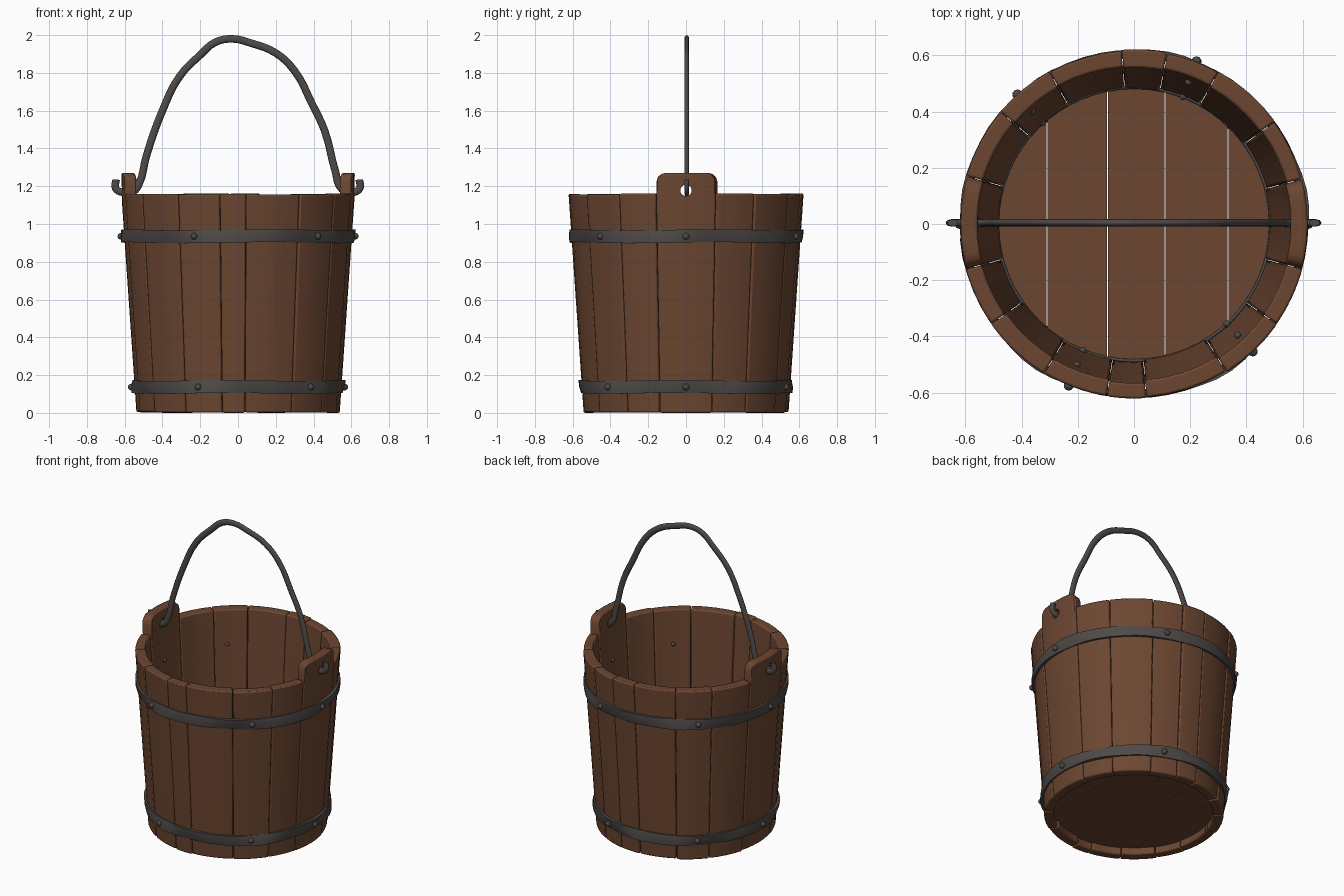
import bpy, bmesh, math, random
from mathutils import Vector

random.seed(4)
if "Cube" in bpy.data.objects:
    bpy.data.objects.remove(bpy.data.objects["Cube"])


def material(name, rgb):
    m = bpy.data.materials.new(name)
    m.use_nodes = True
    m.diffuse_color = (*rgb, 1)
    bsdf = m.node_tree.nodes["Principled BSDF"]
    bsdf.inputs["Base Color"].default_value = (*rgb, 1)
    bsdf.inputs["Roughness"].default_value = 0.7
    return m


WOOD = material("brown_wood", (0.15, 0.062, 0.031))
IRON = material("dark_iron", (0.075, 0.068, 0.064))
WALL, RIM = 0.06, 1.16


def finish(name, bm, mat, bevel=0):
    bmesh.ops.recalc_face_normals(bm, faces=bm.faces)
    me = bpy.data.meshes.new(name)
    bm.to_mesh(me)
    bm.free()
    me.polygons.foreach_set("use_smooth", [True] * len(me.polygons))
    me.set_sharp_from_angle(angle=math.radians(35))
    me.materials.append(mat)
    ob = bpy.data.objects.new(name, me)
    bpy.context.collection.objects.link(ob)
    if bevel:
        mod = ob.modifiers.new("worn_edges", "BEVEL")
        mod.width, mod.segments = bevel, 2
        mod.limit_method, mod.angle_limit = "ANGLE", math.radians(40)
    return ob


def outer_radius(z):
    return 0.54 + 0.08 * min(z / RIM, 1.0)


def polar(a, r, z):
    return Vector((r * math.cos(a), r * math.sin(a), z))


def loft(bm, rings, closed=False):
    """Skin a row of equal vertex rings."""
    rows = [[bm.verts.new(p) for p in ring] for ring in rings]
    pairs = list(zip(rows, rows[1:])) + ([(rows[-1], rows[0])] if closed else [])
    for a, b in pairs:
        for i in range(len(a)):
            j = (i + 1) % len(a)
            bm.faces.new((a[i], a[j], b[j], b[i]))
    if not closed:
        bm.faces.new(rows[0])
        bm.faces.new(rows[-1])


def stave(name, start, end, ear=False):
    a0, a1 = math.radians(start) + 0.002, math.radians(end) - 0.002
    shift = random.uniform(-0.003, 0.003)
    thick = WALL + (0 if ear else random.uniform(-0.006, 0.008))
    foot = random.uniform(0, 0.006)
    top = RIM + random.uniform(-0.006, 0.003)
    steps = [0, .03, .08, .15, .3, .5, .7, .85, .92, .97, 1] if ear else [0, .25, .5, .75, 1]
    rings = []
    for u in steps:
        a = a0 + (a1 - a0) * u
        z_top = top
        if ear:  # rounded upper corners
            d = max(0, 1 - min(u, 1 - u) / 0.15)
            z_top = 1.22 + 0.05 * math.sqrt(max(0, 1 - d * d))
        levels = [foot, 0.4, 0.8, RIM - 0.04, z_top]
        out = [polar(a, outer_radius(z) + shift, z) for z in levels]
        inn = [polar(a, outer_radius(z) + shift - thick, z) for z in reversed(levels)]
        rings.append(out + inn)
    bm = bmesh.new()
    loft(bm, rings)
    return finish(name, bm, WOOD, 0.008)


# Wall of uneven staves; the two side ones rise into handle ears
seams = [-15, 15, 36, 61, 79, 94, 119, 140, 164, 195, 215, 239, 261, 274, 302, 325, 345]
ears = []
for i, (s, e) in enumerate(zip(seams, seams[1:])):
    is_ear = s in (-15, 164)
    ob = stave("handle_ear_stave" if is_ear else f"stave_{i}", s, e, is_ear)
    if is_ear:
        ears.append(ob)

# Hole through both ears
bpy.ops.mesh.primitive_cylinder_add(vertices=16, radius=0.03, depth=2,
                                    location=(0, 0, 1.178), rotation=(0, math.pi / 2, 0))
cutter = bpy.context.object
cutter.name = "ear_hole_cutter"
cutter.hide_render = True
cutter.hide_set(True)
for ob in ears:
    mod = ob.modifiers.new("hole", "BOOLEAN")
    mod.object, mod.operation, mod.solver = cutter, "DIFFERENCE", "EXACT"

# Floor planks, each a slice of a disc
R_FLOOR, Z_FLOOR = 0.492, 0.05
cuts = [-R_FLOOR, -0.31, -0.095, 0.11, 0.335, R_FLOOR]
for i, (x0, x1) in enumerate(zip(cuts, cuts[1:])):
    x0, x1 = x0 + 0.002, x1 - 0.002
    bm = bmesh.new()
    rings = []
    for k in range(13):
        # cosine spacing keeps the end slices round
        t0, t1 = math.acos(x0 / R_FLOOR), math.acos(x1 / R_FLOOR)
        t = t0 + (t1 - t0) * k / 12
        x, y = R_FLOOR * math.cos(t), R_FLOOR * math.sin(t)
        rings.append([(x, -y, Z_FLOOR), (x, y, Z_FLOOR),
                      (x, y, Z_FLOOR + 0.05), (x, -y, Z_FLOOR + 0.05)])
    loft(bm, rings)
    finish(f"floor_plank_{i}", bm, WOOD)


# Hammered iron hoops with a slight twist
def hoop(name, z, phase):
    rings = []
    n = 64
    for k in range(n):
        a = 2 * math.pi * k / n
        lean = 0.006 * math.sin(5 * a + phase) + 0.003 * math.sin(11 * a)
        rise = 0.003 * math.sin(4 * a + phase)
        lo, hi = z - 0.034 + rise, z + 0.034 + rise
        r_lo, r_hi = outer_radius(lo) + 0.012 - lean, outer_radius(hi) + 0.012 + lean
        rings.append([polar(a, outer_radius(lo) - 0.012, lo), polar(a, r_lo, lo),
                      polar(a, (r_lo + r_hi) / 2 + 0.004, z + rise),
                      polar(a, r_hi, hi), polar(a, outer_radius(hi) - 0.012, hi)])
    bm = bmesh.new()
    loft(bm, rings, closed=True)
    finish(name, bm, IRON)


def rivets(name, z):
    bm = bmesh.new()
    for deg in (0, 69, 132, 180, 248, 313):
        for r, size in ((outer_radius(z) + 0.016, 0.018), (outer_radius(z) - WALL - 0.003, 0.013)):
            made = bmesh.ops.create_icosphere(bm, subdivisions=2, radius=size)
            bmesh.ops.translate(bm, verts=made["verts"], vec=polar(math.radians(deg), r, z))
    finish(name, bm, IRON)


for label, z, phase in (("upper", 0.935, 0.5), ("lower", 0.137, 2.0)):
    hoop(label + "_hoop", z, phase)
    rivets(label + "_rivets", z)

# Thin iron ring around the floor edge
bpy.ops.mesh.primitive_torus_add(major_radius=0.487, minor_radius=0.006, major_segments=64,
                                 minor_segments=8, location=(0, 0, Z_FLOOR + 0.052))
ring = bpy.context.object
ring.name = "floor_ring"
ring.data.materials.append(IRON)
bpy.ops.object.shade_smooth()

# Bent iron handle, hooked through both ears
path = [(-.645, 1.235), (-.648, 1.19), (-.61, 1.168), (-.555, 1.172), (-.525, 1.21),
        (-.485, 1.36), (-.4, 1.6), (-.31, 1.78), (-.2, 1.895), (-.12, 1.962), (-.03, 1.98),
        (.07, 1.957), (.2, 1.905), (.3, 1.81), (.39, 1.64), (.46, 1.49), (.515, 1.28),
        (.55, 1.185), (.61, 1.168), (.645, 1.19), (.642, 1.235)]
cu = bpy.data.curves.new("handle", "CURVE")
cu.dimensions = "3D"
cu.bevel_depth, cu.bevel_resolution, cu.resolution_u = 0.02, 2, 4
cu.use_fill_caps = True
sp = cu.splines.new("BEZIER")
sp.bezier_points.add(len(path) - 1)
for p, (x, z) in zip(sp.bezier_points, path):
    p.co = (x, 0, z)
    p.handle_left_type = p.handle_right_type = "AUTO"
cu.materials.append(IRON)
handle = bpy.data.objects.new("handle", cu)
handle.scale.y = 0.65
handle.location.y = 0.004
bpy.context.collection.objects.link(handle)
